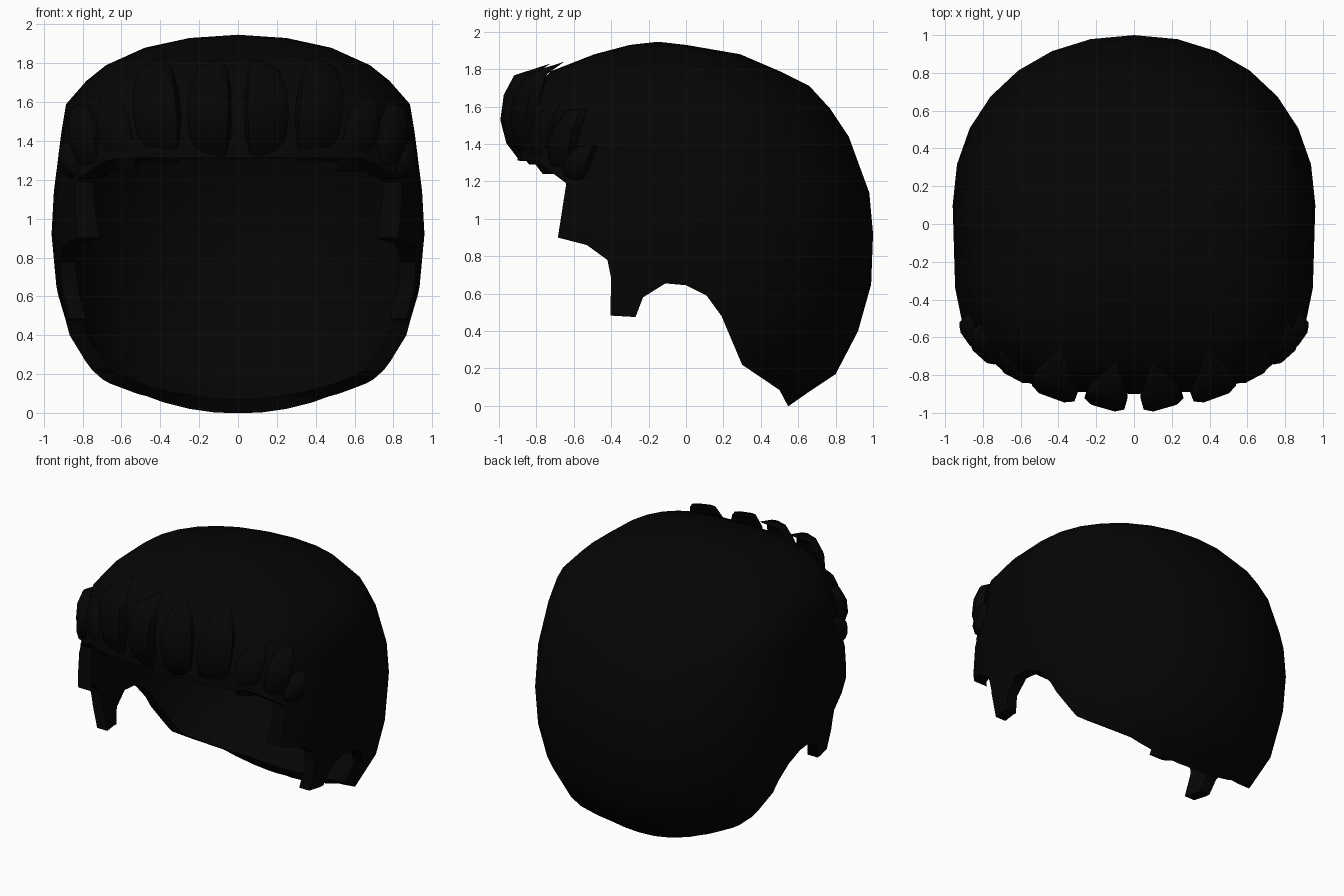
import bpy, bmesh, math
from mathutils import Vector, Matrix

cube = bpy.data.objects.get("Cube")
if cube:
    bpy.data.objects.remove(cube, do_unlink=True)

black = bpy.data.materials.new("hair black")
black.use_nodes = True
colour = (0.0016, 0.0016, 0.0016, 1)
black.diffuse_color = colour
black.node_tree.nodes["Principled BSDF"].inputs["Base Color"].default_value = colour


def make_object(name, bm):
    bmesh.ops.recalc_face_normals(bm, faces=bm.faces)
    mesh = bpy.data.meshes.new(name)
    bm.to_mesh(mesh)
    bm.free()
    mesh.materials.append(black)
    obj = bpy.data.objects.new(name, mesh)
    bpy.context.collection.objects.link(obj)
    return obj


def activate(obj):
    bpy.ops.object.select_all(action='DESELECT')
    obj.select_set(True)
    bpy.context.view_layer.objects.active = obj


def bridge(bm, rings):
    for low, high in zip(rings, rings[1:]):
        n = len(low)
        for i in range(n):
            j = (i + 1) % n
            bm.faces.new((low[i], low[j], high[j], high[i]))


def fan(bm, ring, point):
    tip = bm.verts.new(point)
    for i in range(len(ring)):
        bm.faces.new((ring[i], ring[(i + 1) % len(ring)], tip))


def power(value, exponent):
    return math.copysign(abs(value) ** exponent, value)


# Cap of hair: height, half width, front y, back y, centre y
SECTIONS = [
    (0.0, 0.52, -0.6, 0.55, 0.1), (0.07, 0.62, -0.7, 0.65, 0.1),
    (0.17, 0.75, -0.75, 0.80, 0.1), (0.4, 0.88, -0.8, 0.92, 0.1),
    (0.65, 0.935, -0.87, 0.99, 0.1), (0.92, 0.96, -0.89, 1.0, 0.1),
    (1.14, 0.948, -0.9, 0.98, 0.1), (1.44, 0.91, -0.9, 0.87, 0.06),
    (1.59, 0.885, -0.87, 0.77, 0.02), (1.71, 0.78, -0.8, 0.66, -0.03),
    (1.79, 0.68, -0.72, 0.5, -0.08), (1.88, 0.48, -0.49, 0.29, -0.12),
    (1.93, 0.25, -0.3, 0.0, -0.15),
]
SIDES = 28
bm = bmesh.new()
rings = []
for z, width, front, back, centre in SECTIONS:
    squareness = 0.54 if z < 1.2 else 0.64
    ring = []
    for i in range(SIDES):
        a = math.tau * i / SIDES
        c, s = math.cos(a), math.sin(a)
        e = 0.95 if s > 0 else squareness
        reach = back - centre if s > 0 else centre - front
        ring.append(bm.verts.new((width * power(c, e), centre + reach * power(s, e), z)))
    rings.append(ring)
bridge(bm, rings)
fan(bm, rings[-1], (0, -0.15, 1.947))
cap = make_object("hair_cap", bm)
solid = cap.modifiers.new("thickness", 'SOLIDIFY')
solid.thickness = 0.08
solid.offset = -1

# Opening for face, ears and neck, with the sideburns left standing
HAIRLINE = [
    (-1.3, 1.32), (-0.8, 1.31), (-0.64, 1.19), (-0.685, 0.9), (-0.53, 0.86),
    (-0.42, 0.78), (-0.4, 0.68), (-0.405, 0.483), (-0.27, 0.475), (-0.23, 0.58),
    (-0.11, 0.655), (0.0, 0.645), (0.11, 0.59), (0.19, 0.48), (0.3, 0.22),
    (0.5, 0.085), (0.545, 0.0), (0.545, -0.3), (-1.3, -0.3),
]
bm = bmesh.new()
ends = [[bm.verts.new((x, y, z)) for y, z in HAIRLINE] for x in (-1.3, 1.3)]
bridge(bm, ends)
for end in ends:
    bm.faces.new(end)
cutter = make_object("hairline_cutter", bm)
cutter.hide_render = True
cut = cap.modifiers.new("hairline", 'BOOLEAN')
cut.operation = 'DIFFERENCE'
cut.solver = 'EXACT'
cut.object = cutter
activate(cap)
bpy.ops.object.modifier_apply(modifier="thickness")
bpy.ops.object.modifier_apply(modifier="hairline")
bpy.data.objects.remove(cutter, do_unlink=True)
bpy.ops.object.shade_smooth_by_angle(angle=math.radians(40))

# Fringe tufts: along the length, outward offset, width and depth factors
PROFILE = [
    (0.0, -0.03, 0.6, 0.6), (0.18, 0.02, 0.88, 0.9), (0.42, 0.045, 1.0, 1.0),
    (0.68, 0.03, 0.95, 0.95), (0.88, -0.01, 0.68, 0.75),
]


def tuft(name, side, x, y, bottom, top, half, depth, yaw, lean):
    height = top - bottom
    scale = height / 0.5
    turn = Matrix.Rotation(math.radians(yaw), 3, 'Z')

    def place(across, out, z):
        p = turn @ Vector((across, -out, 0))
        return (side * (x + p.x), y + p.y, z)

    bm = bmesh.new()
    rings = []
    for t, out, w, d in PROFILE:
        ring = []
        for i in range(8):
            a = math.tau * (i + 0.5) / 8
            across = half * w * power(math.cos(a), 0.6) + lean * (t * t - 0.2)
            ring.append(bm.verts.new(place(
                across, out * scale + depth * d * power(math.sin(a), 0.6),
                bottom + height * t)))
        rings.append(ring)
    bridge(bm, rings)
    bm.faces.new(rings[0])
    fan(bm, rings[-1], place(lean * 0.8, -0.15 * scale, top))
    obj = make_object(name, bm)
    activate(obj)
    bpy.ops.object.shade_smooth_by_angle(angle=math.radians(50))


TUFTS = [
    ("centre", 0.135, -0.875, 1.31, 1.83, 0.115, 0.06, 16, 0.0),
    ("inner", 0.40, -0.82, 1.29, 1.84, 0.125, 0.06, 20, 0.05),
    ("middle", 0.60, -0.735, 1.24, 1.65, 0.1, 0.055, 28, 0.1),
    ("outer", 0.76, -0.635, 1.22, 1.62, 0.09, 0.055, 42, 0.1),
    ("temple", 0.84, -0.57, 1.2, 1.41, 0.075, 0.05, 55, 0.08),
]
for label, *shape in TUFTS:
    for side, word in ((1, "left"), (-1, "right")):
        tuft(f"fringe_tuft_{label}_{word}", side, *shape)
